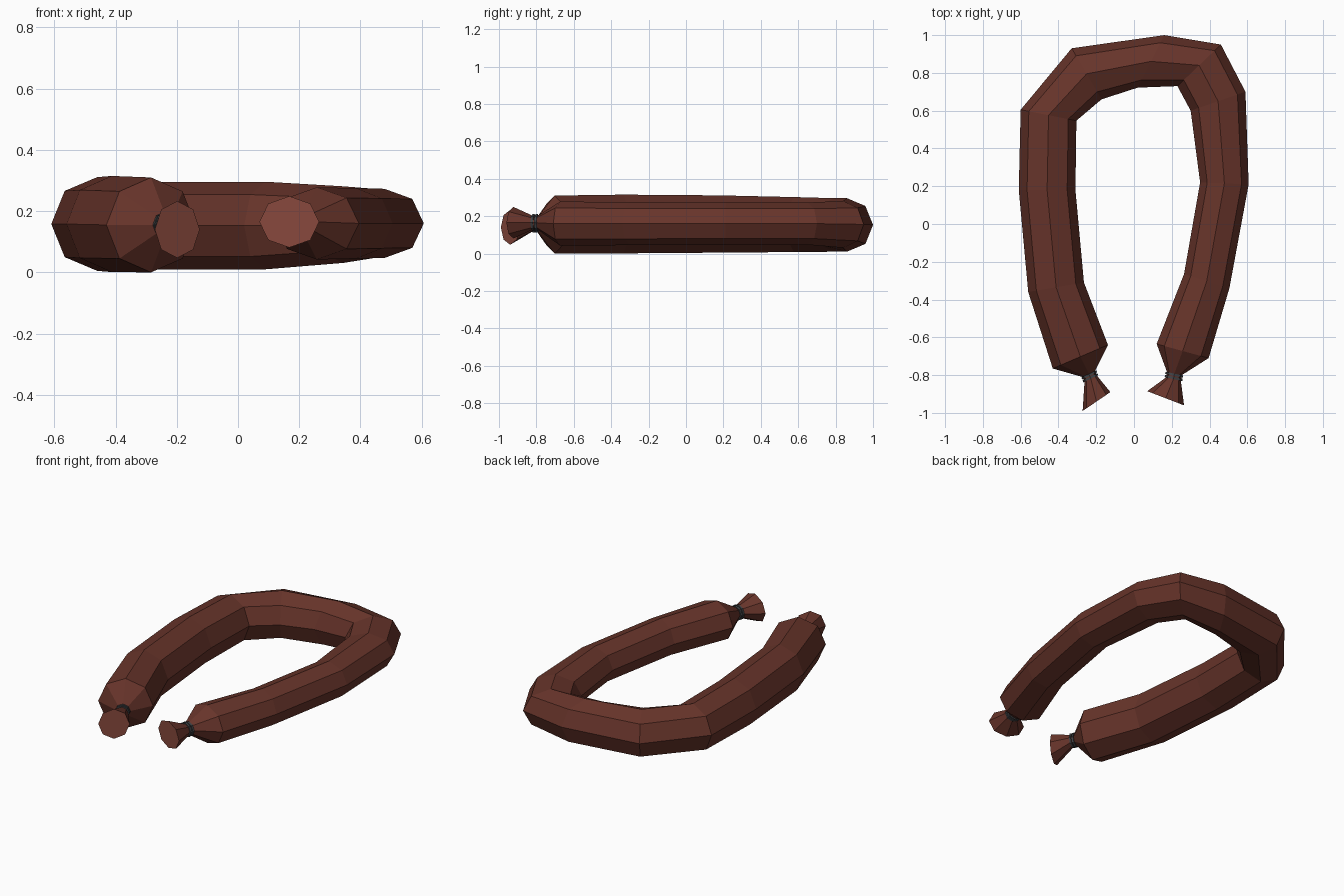
import bpy, bmesh, math
from mathutils import Vector

if "Cube" in bpy.data.objects:
    bpy.data.objects.remove(bpy.data.objects["Cube"])


def material(name, rgb):
    m = bpy.data.materials.new(name)
    m.diffuse_color = (*rgb, 1)
    m.use_nodes = True
    m.node_tree.nodes["Principled BSDF"].inputs["Base Color"].default_value = m.diffuse_color
    return m


SKIN = material("dark red brown skin", (0.135, 0.034, 0.023))
MEAT = material("lighter cut meat", (0.245, 0.066, 0.046))
METAL = material("dark grey clip", (0.055, 0.06, 0.065))
SIDES = 8


def tube(name, rings, body_mat, cap_mat):
    """Octagonal tube; each ring = outer xy, inner xy, centre z, half height."""
    bm = bmesh.new()
    loops = []
    for ox, oy, ix, iy, z, h in rings:
        mid = Vector(((ox + ix) / 2, (oy + iy) / 2, z))
        side = Vector(((ox - ix) / 2, (oy - iy) / 2, 0))
        loop = []
        for i in range(SIDES):
            a = 2 * math.pi * i / SIDES
            loop.append(bm.verts.new(mid + side * math.cos(a) + Vector((0, 0, h * math.sin(a)))))
        loops.append(loop)
    for a, b in zip(loops, loops[1:]):
        for i in range(SIDES):
            j = (i + 1) % SIDES
            bm.faces.new((a[i], a[j], b[j], b[i]))
    for loop in (loops[0], loops[-1]):
        bm.faces.new(loop).material_index = 1
    bmesh.ops.recalc_face_normals(bm, faces=bm.faces)
    mesh = bpy.data.meshes.new(name)
    bm.to_mesh(mesh)
    bm.free()
    mesh.materials.append(body_mat)
    mesh.materials.append(cap_mat)
    ob = bpy.data.objects.new(name, mesh)
    bpy.context.collection.objects.link(ob)
    return ob


# Sausage: left tip, around the bend, right tip
sausage = [
    (-0.272, -0.99, -0.125, -0.89, 0.14, 0.093),
    (-0.262, -0.835, -0.196, -0.803, 0.155, 0.036),
    (-0.272, -0.81, -0.206, -0.778, 0.155, 0.036),
    (-0.43, -0.765, -0.138, -0.64, 0.155, 0.155),
    (-0.56, -0.36, -0.265, -0.31, 0.158, 0.157),
    (-0.61, 0.18, -0.31, 0.18, 0.158, 0.153),
    (-0.60, 0.605, -0.305, 0.547, 0.155, 0.147),
    (-0.33, 0.93, -0.172, 0.66, 0.153, 0.143),
    (0.16, 1.0, 0.02, 0.722, 0.153, 0.143),
    (0.46, 0.95, 0.23, 0.73, 0.156, 0.125),
    (0.59, 0.70, 0.30, 0.60, 0.16, 0.113),
    (0.607, 0.21, 0.35, 0.22, 0.16, 0.113),
    (0.505, -0.34, 0.265, -0.265, 0.16, 0.115),
    (0.395, -0.71, 0.12, -0.635, 0.16, 0.118),
    (0.253, -0.80, 0.175, -0.784, 0.165, 0.038),
    (0.248, -0.83, 0.17, -0.812, 0.165, 0.038),
    (0.265, -0.96, 0.07, -0.885, 0.165, 0.084),
]
tube("sausage", sausage, SKIN, MEAT)

# Metal clip around each pinched neck, two thin bands each
for side, a, b in (("left", sausage[1], sausage[2]), ("right", sausage[14], sausage[15])):
    for n, t0 in enumerate((0.0, 0.6)):
        rings = []
        for t in (t0, t0 + 0.4):
            r = [p + (q - p) * t for p, q in zip(a, b)]
            mx, my = (r[0] + r[2]) / 2, (r[1] + r[3]) / 2
            k = 1.2
            rings.append((mx + (r[0] - mx) * k, my + (r[1] - my) * k,
                          mx + (r[2] - mx) * k, my + (r[3] - my) * k, r[4], r[5] * k))
        tube(f"{side}_clip_band_{n + 1}", rings, METAL, METAL)
